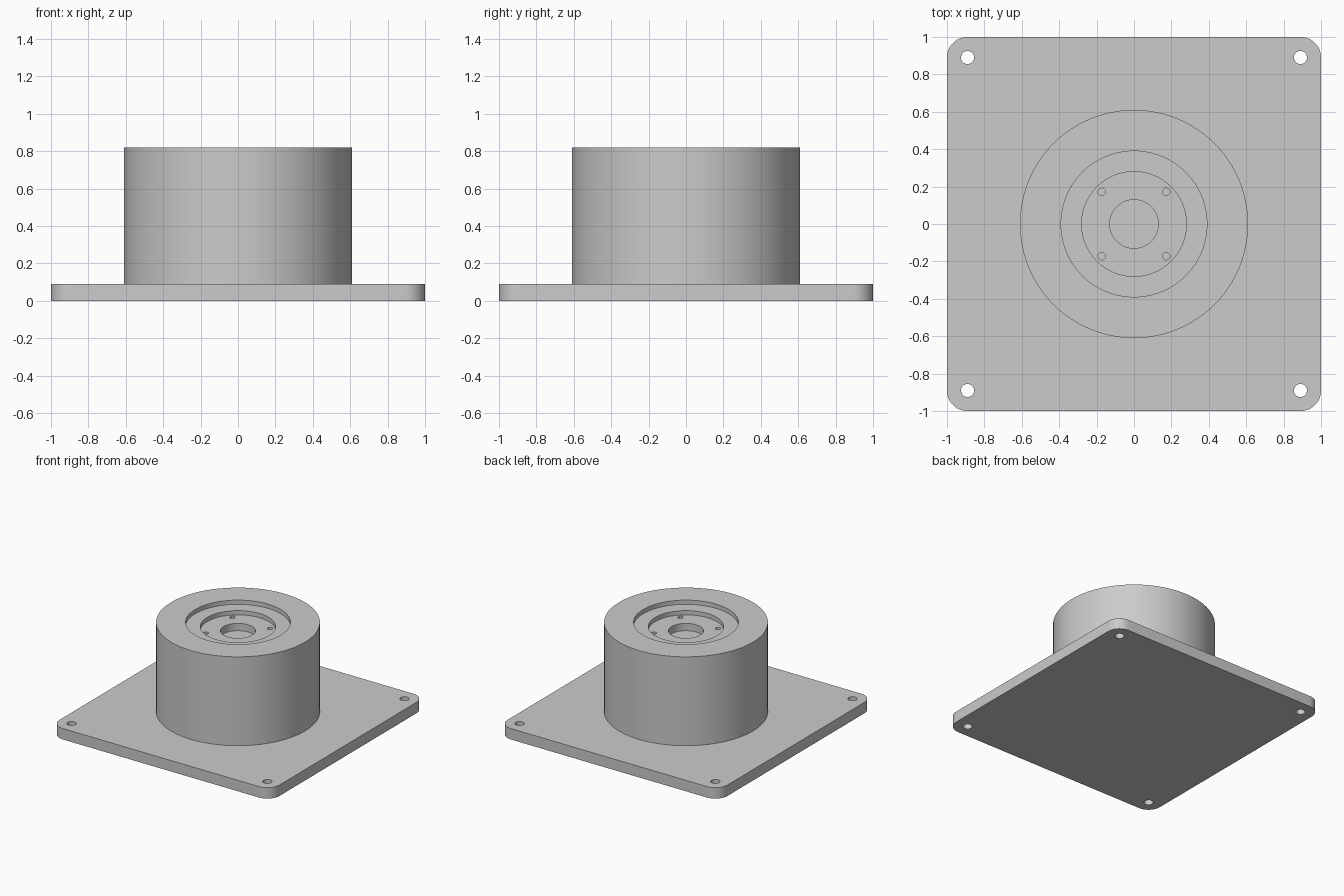
import bpy, bmesh, math
from mathutils import Matrix

cube = bpy.data.objects.get("Cube")
if cube:
    bpy.data.objects.remove(cube, do_unlink=True)

PLATE_TOP = 0.09
TOP = 0.82
CORNER = 0.11
HOLE = 0.89      # corner hole offset, concentric with the rounded corners
SCREW = 0.172    # screw hole offset

metal = bpy.data.materials.new("grey metal")
metal.use_nodes = True
GREY = (0.6, 0.6, 0.6, 1)
metal.diffuse_color = GREY
metal.node_tree.nodes["Principled BSDF"].inputs["Base Color"].default_value = GREY


def finish(bm, name):
    bmesh.ops.recalc_face_normals(bm, faces=bm.faces)
    mesh = bpy.data.meshes.new(name)
    bm.to_mesh(mesh)
    bm.free()
    mesh.materials.append(metal)
    obj = bpy.data.objects.new(name, mesh)
    bpy.context.collection.objects.link(obj)
    return obj


def pegs(name, offset, radius, bottom, top):
    """Four upright cylinders at the corners of a square, used as cutters."""
    bm = bmesh.new()
    for sx in (-1, 1):
        for sy in (-1, 1):
            place = Matrix.Translation((sx * offset, sy * offset, (bottom + top) / 2))
            bmesh.ops.create_cone(bm, cap_ends=True, segments=32, radius1=radius,
                                  radius2=radius, depth=top - bottom, matrix=place)
    obj = finish(bm, name)
    obj.hide_render = True
    return obj


def combine(target, tool, operation):
    mod = target.modifiers.new(operation, 'BOOLEAN')
    mod.operation = operation
    mod.solver = 'EXACT'
    mod.object = tool
    bpy.context.view_layer.objects.active = target
    bpy.ops.object.modifier_apply(modifier=mod.name)
    bpy.data.objects.remove(tool, do_unlink=True)


# Base plate: square slab with rounded vertical corners
bm = bmesh.new()
bmesh.ops.create_cube(bm, size=1, matrix=Matrix.Translation((0, 0, PLATE_TOP / 2))
                      @ Matrix.Diagonal((2, 2, PLATE_TOP, 1)))
uprights = [e for e in bm.edges if abs(e.verts[0].co.z - e.verts[1].co.z) > 0.01]
bmesh.ops.bevel(bm, geom=uprights, offset=CORNER, segments=12, profile=0.5,
                affect='EDGES')
body = finish(bm, "mounting_flange")

# Round housing: lathed profile with stepped recesses and a blind centre bore
profile = [(0, 0.04), (0.61, 0.04), (0.61, TOP), (0.39, TOP), (0.39, 0.785),
           (0.28, 0.785), (0.28, 0.75), (0.13, 0.75), (0.13, 0.69), (0, 0.69)]
bm = bmesh.new()
points = [bm.verts.new((r, 0, z)) for r, z in profile]
edges = [bm.edges.new(pair) for pair in zip(points, points[1:])]
bmesh.ops.spin(bm, geom=points + edges, cent=(0, 0, 0), axis=(0, 0, 1),
               angle=math.tau, steps=96, use_merge=False)
bmesh.ops.remove_doubles(bm, verts=bm.verts, dist=0.0001)
housing = finish(bm, "housing")

# Join the solid, then drill the corner holes and the small screw holes
combine(body, housing, 'UNION')
combine(body, pegs("corner_hole_cutter", HOLE, 0.035, -0.1, 0.2), 'DIFFERENCE')
combine(body, pegs("screw_hole_cutter", SCREW, 0.02, 0.69, 0.9), 'DIFFERENCE')

bpy.ops.object.select_all(action='DESELECT')
body.select_set(True)
bpy.context.view_layer.objects.active = body
bpy.ops.object.shade_smooth_by_angle(angle=math.radians(30))
